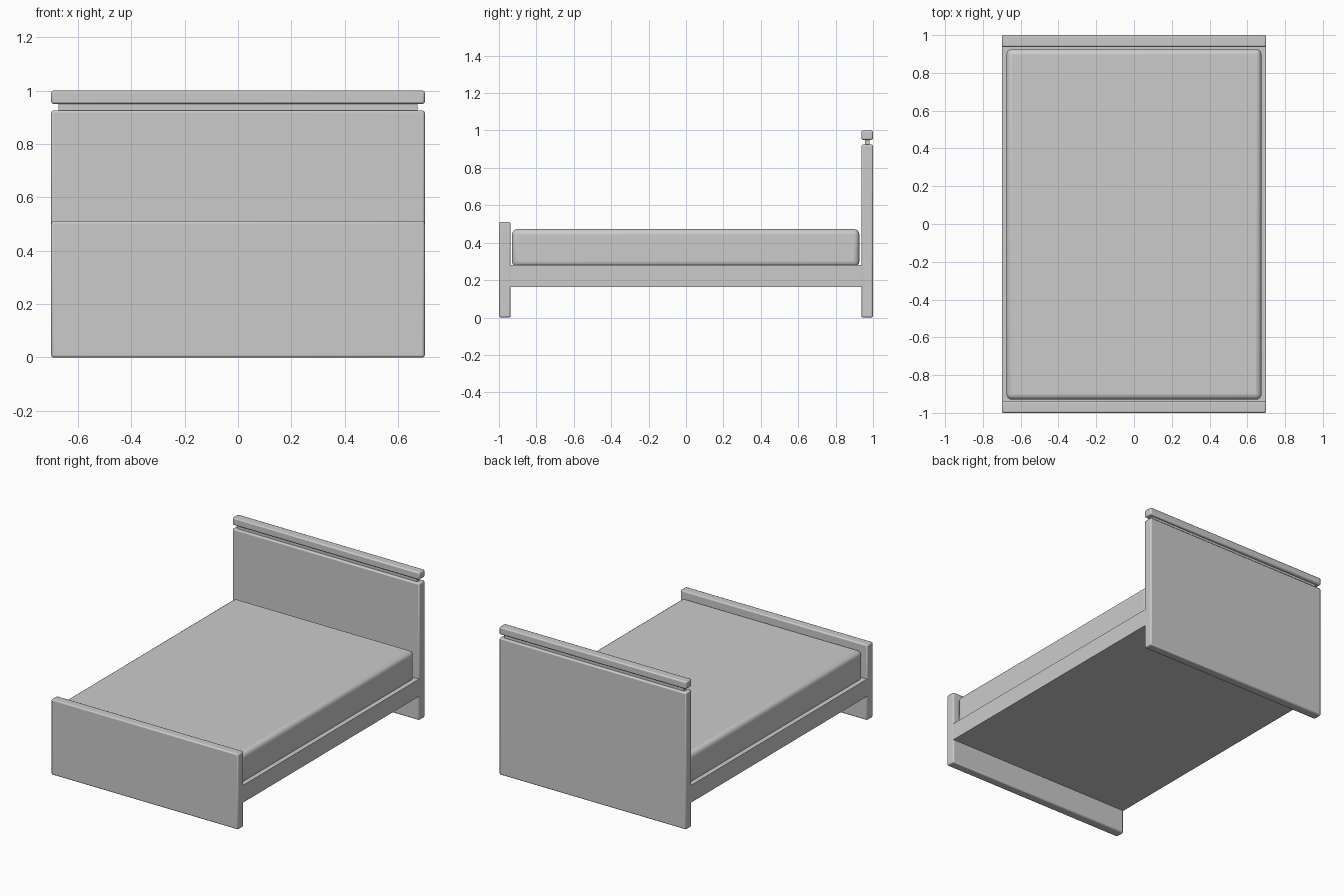
import bpy

if "Cube" in bpy.data.objects:
    bpy.data.objects.remove(bpy.data.objects["Cube"])


def box(name, x, y, z, bevel=0.0, segments=2):
    """Box from (min, max) ranges, with optional rounded edges."""
    bpy.ops.mesh.primitive_cube_add(size=1)
    ob = bpy.context.object
    ob.name = name
    ob.location = [(a + b) / 2 for a, b in (x, y, z)]
    ob.scale = [b - a for a, b in (x, y, z)]
    bpy.ops.object.transform_apply(location=True, rotation=False, scale=True)
    if bevel:
        mod = ob.modifiers.new("rounded_edges", 'BEVEL')
        mod.width = bevel
        mod.segments = segments
        bpy.ops.object.shade_smooth_by_angle()
    return ob


WIDTH = (-0.70, 0.70)
HEAD_Y = (0.938, 1.0)

# Foot and head panels
box("footboard", WIDTH, (-1.0, -0.938), (0, 0.51), 0.008)
box("headboard", WIDTH, HEAD_Y, (0, 0.925), 0.008)

# Recessed neck and cap rail on the headboard
box("headboard_neck", (-0.672, 0.672), (0.957, 0.981), (0.915, 0.96))
box("headboard_cap", WIDTH, HEAD_Y, (0.95, 1.0), 0.008)

# Bed base between the panels
box("bed_base", (-0.699, 0.699), (-0.945, 0.945), (0.163, 0.28))

# Mattress with soft edges
box("mattress", (-0.675, 0.675), (-0.93, 0.927), (0.27, 0.473), 0.03, 4)
